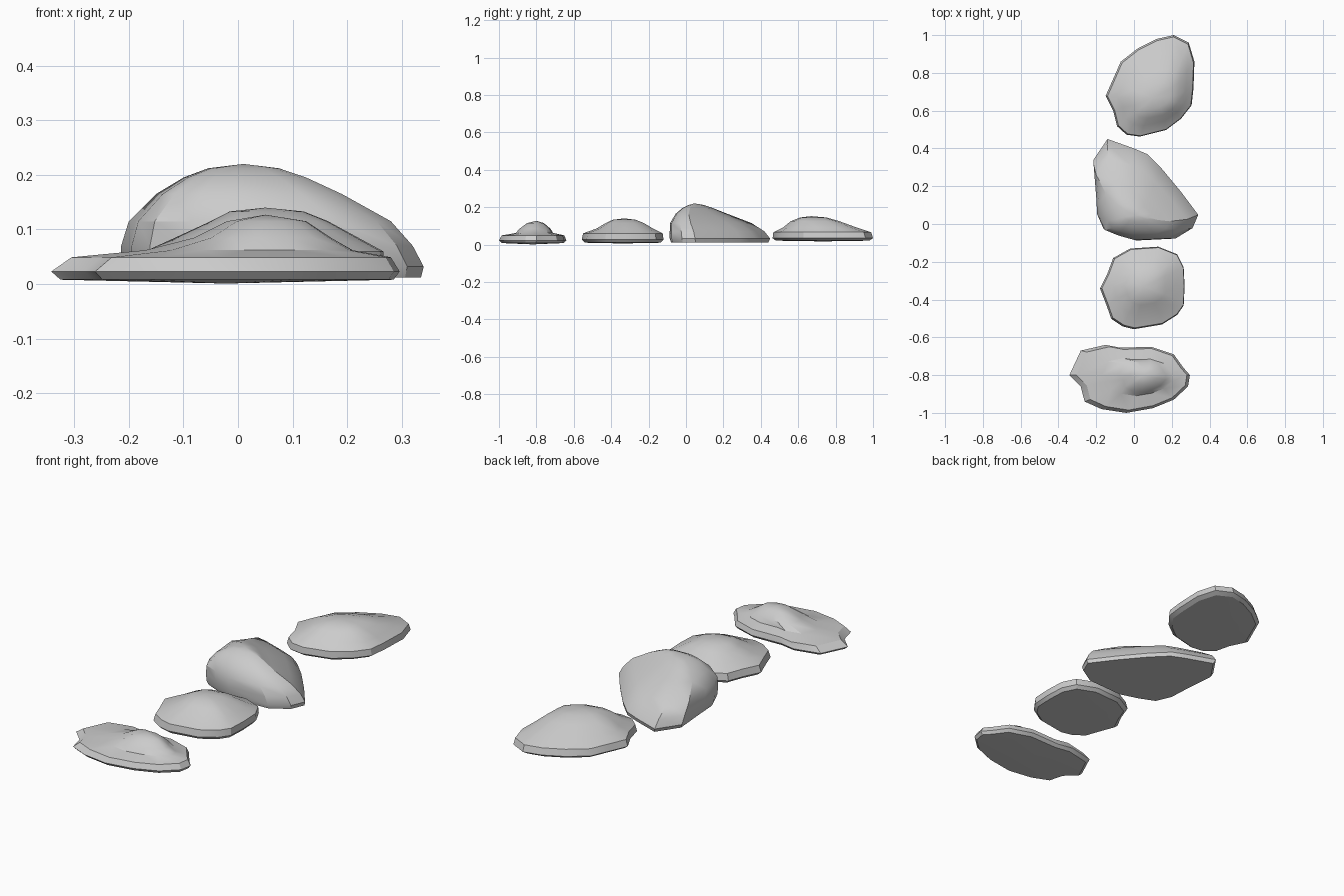
import bpy, bmesh


def stone(name, outline, rings, peak, base_z):
    """Loft a plan outline through height rings (z, x0, x1, y0, y1) up to a peak."""
    xs, ys = [p[0] for p in outline], [p[1] for p in outline]
    ax, bx, ay, by = min(xs), max(xs), min(ys), max(ys)
    bm = bmesh.new()
    loops = []
    for z, x0, x1, y0, y1 in rings:
        loops.append([bm.verts.new((x0 + (x - ax) / (bx - ax) * (x1 - x0),
                                    y0 + (y - ay) / (by - ay) * (y1 - y0), z))
                      for x, y in outline])
    n = len(outline)
    for lo, hi in zip(loops, loops[1:]):
        for i in range(n):
            j = (i + 1) % n
            bm.faces.new((lo[i], lo[j], hi[j], hi[i]))
    top = bm.verts.new(peak)
    bottom = bm.verts.new(((ax + bx) / 2, (ay + by) / 2, base_z))
    for i in range(n):
        j = (i + 1) % n
        bm.faces.new((loops[-1][i], loops[-1][j], top))
        bm.faces.new((loops[0][j], loops[0][i], bottom))
    bmesh.ops.recalc_face_normals(bm, faces=bm.faces)
    me = bpy.data.meshes.new(name)
    bm.to_mesh(me)
    bm.free()
    ob = bpy.data.objects.new(name, me)
    bpy.context.collection.objects.link(ob)
    bpy.ops.object.select_all(action='DESELECT')
    ob.select_set(True)
    bpy.context.view_layer.objects.active = ob
    bpy.ops.object.shade_smooth_by_angle(angle=0.5)


# Back stone: long, low dome
stone("back_stone",
      [(.21, 1), (.29, .96), (.32, .86), (.315, .72), (.305, .63), (.25, .56),
       (.17, .50), (.03, .465), (-.04, .475), (-.09, .52), (-.11, .60),
       (-.15, .68), (-.11, .77), (-.07, .86), (.02, .93), (.12, .98)],
      [(.021, -.13, .30, .48, .98), (.034, -.15, .32, .463, 1),
       (.066, -.14, .315, .467, .99), (.092, -.09, .28, .52, .91),
       (.125, -.03, .24, .56, .82), (.145, .03, .19, .61, .75)],
      (.10, .67, .152), .017)

# Large stone: tall dome with two pointed corners
stone("large_stone",
      [(-.14, .45), (0, .40), (.07, .37), (.15, .29), (.25, .17), (.34, .05),
       (.31, -.02), (.22, -.075), (.02, -.085), (-.08, -.055), (-.16, -.02),
       (-.195, .06), (-.20, .15), (-.215, .34)],
      [(.012, -.205, .335, -.08, .44), (.032, -.215, .34, -.087, .45),
       (.07, -.214, .32, -.087, .42), (.115, -.20, .28, -.085, .35),
       (.165, -.15, .19, -.055, .22), (.195, -.10, .125, -.02, .145),
       (.212, -.055, .075, .015, .095)],
      (.01, .045, .22), .012)

# Small round stone
stone("round_stone",
      [(.13, -.12), (.23, -.16), (.265, -.23), (.27, -.33), (.265, -.43),
       (.23, -.48), (.15, -.53), (0, -.555), (-.06, -.54), (-.12, -.50),
       (-.145, -.43), (-.18, -.34), (-.14, -.26), (-.11, -.18), (-.02, -.13)],
      [(.01, -.16, .255, -.54, -.135), (.026, -.18, .268, -.557, -.12),
       (.06, -.17, .266, -.55, -.125), (.085, -.115, .22, -.48, -.175),
       (.115, -.05, .165, -.43, -.225), (.133, -.015, .12, -.39, -.27)],
      (.05, -.33, .14), .006)

# Front stone: wide slab with an off-centre bump
stone("front_stone",
      [(-.34, -.80), (-.28, -.67), (-.15, -.64), (-.07, -.655), (.09, -.65),
       (.21, -.69), (.26, -.76), (.295, -.80), (.285, -.86), (.21, -.93),
       (.10, -.975), (-.04, -1), (-.17, -.98), (-.26, -.94), (-.28, -.86)],
      [(.008, -.325, .285, -.985, -.655), (.023, -.342, .296, -1, -.64),
       (.049, -.305, .28, -.985, -.65), (.062, -.17, .21, -.91, -.71),
       (.085, -.08, .17, -.89, -.725), (.115, -.02, .125, -.85, -.76)],
      (.05, -.80, .127), .001)
